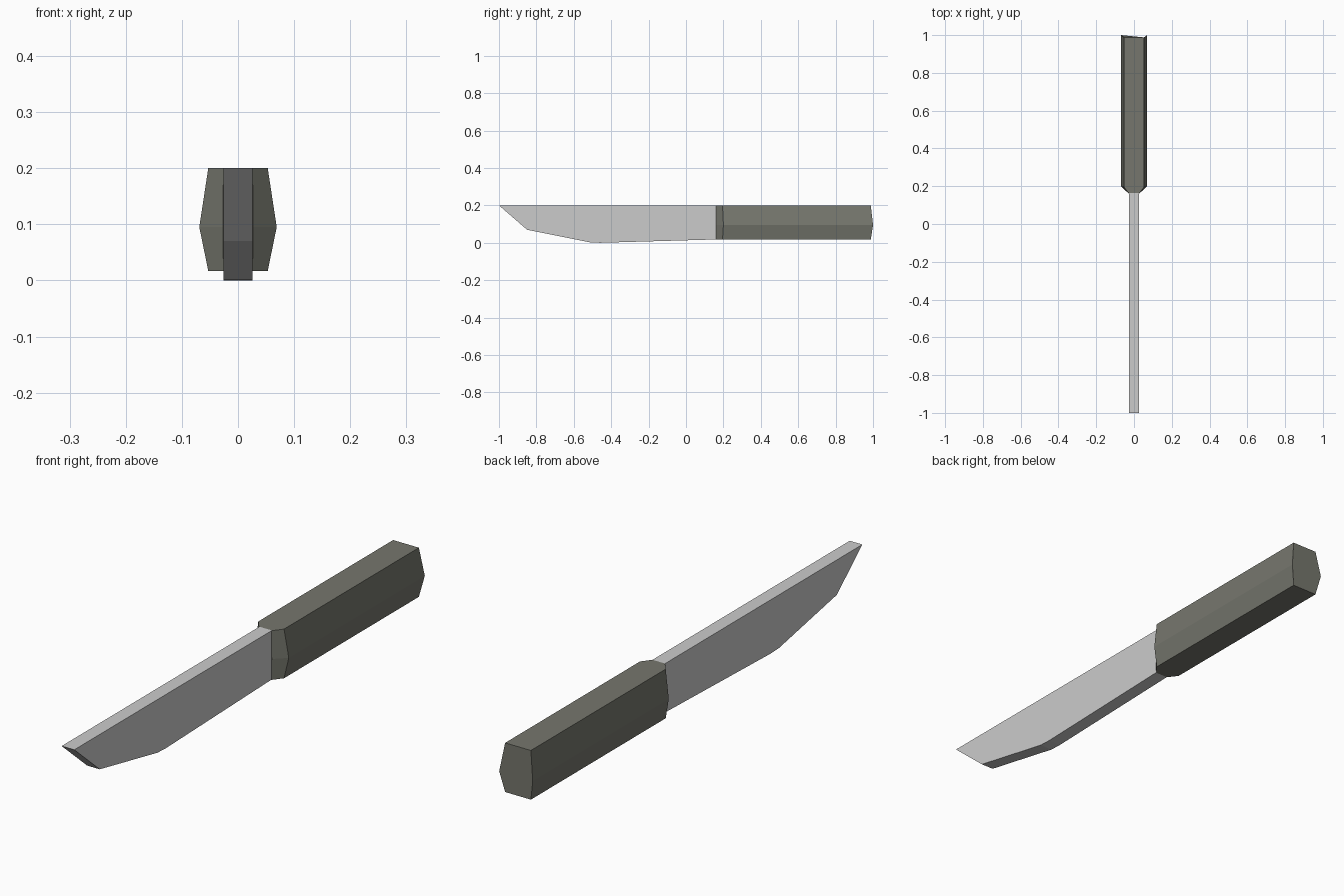
import bpy
import bmesh

if "Cube" in bpy.data.objects:
    bpy.data.objects.remove(bpy.data.objects["Cube"])


def material(name, rgb):
    mat = bpy.data.materials.new(name)
    mat.diffuse_color = (*rgb, 1.0)
    mat.use_nodes = True
    mat.node_tree.nodes["Principled BSDF"].inputs["Base Color"].default_value = mat.diffuse_color
    return mat


def loft(name, rings, mat):
    """Skin a list of equal-length point rings and cap both ends."""
    bm = bmesh.new()
    loops = [[bm.verts.new(p) for p in ring] for ring in rings]
    for a, b in zip(loops, loops[1:]):
        n = len(a)
        for i in range(n):
            j = (i + 1) % n
            bm.faces.new((a[i], a[j], b[j], b[i]))
    bm.faces.new(loops[0])
    bm.faces.new(loops[-1])
    bmesh.ops.recalc_face_normals(bm, faces=bm.faces)
    mesh = bpy.data.meshes.new(name)
    bm.to_mesh(mesh)
    bm.free()
    mesh.materials.append(mat)
    obj = bpy.data.objects.new(name, mesh)
    bpy.context.collection.objects.link(obj)
    return obj


steel = material("light steel", (0.60, 0.60, 0.60))
grip = material("olive grey grip", (0.18, 0.183, 0.153))

# Blade: flat side profile (y, z) extruded across its thickness
profile = [(-1.0, 0.2), (-0.85, 0.07), (-0.51, 0.002), (-0.46, 0.0),
           (0.163, 0.018), (0.163, 0.2)]
loft("blade", [[(x, y, z) for y, z in profile] for x in (-0.026, 0.026)], steel)


# Handle: six-sided section, tapered neck at the blade, slightly domed butt
def section(edge_x, mid_x, edge_y, mid_y):
    top, mid, low = 0.2, 0.095, 0.017
    return [(-edge_x, edge_y, top), (edge_x, edge_y, top), (mid_x, mid_y, mid),
            (edge_x, edge_y, low), (-edge_x, edge_y, low), (-mid_x, mid_y, mid)]


loft("handle", [section(0.026, 0.027, 0.16, 0.16),
                section(0.053, 0.069, 0.195, 0.2),
                section(0.053, 0.069, 0.988, 1.0)], grip)
